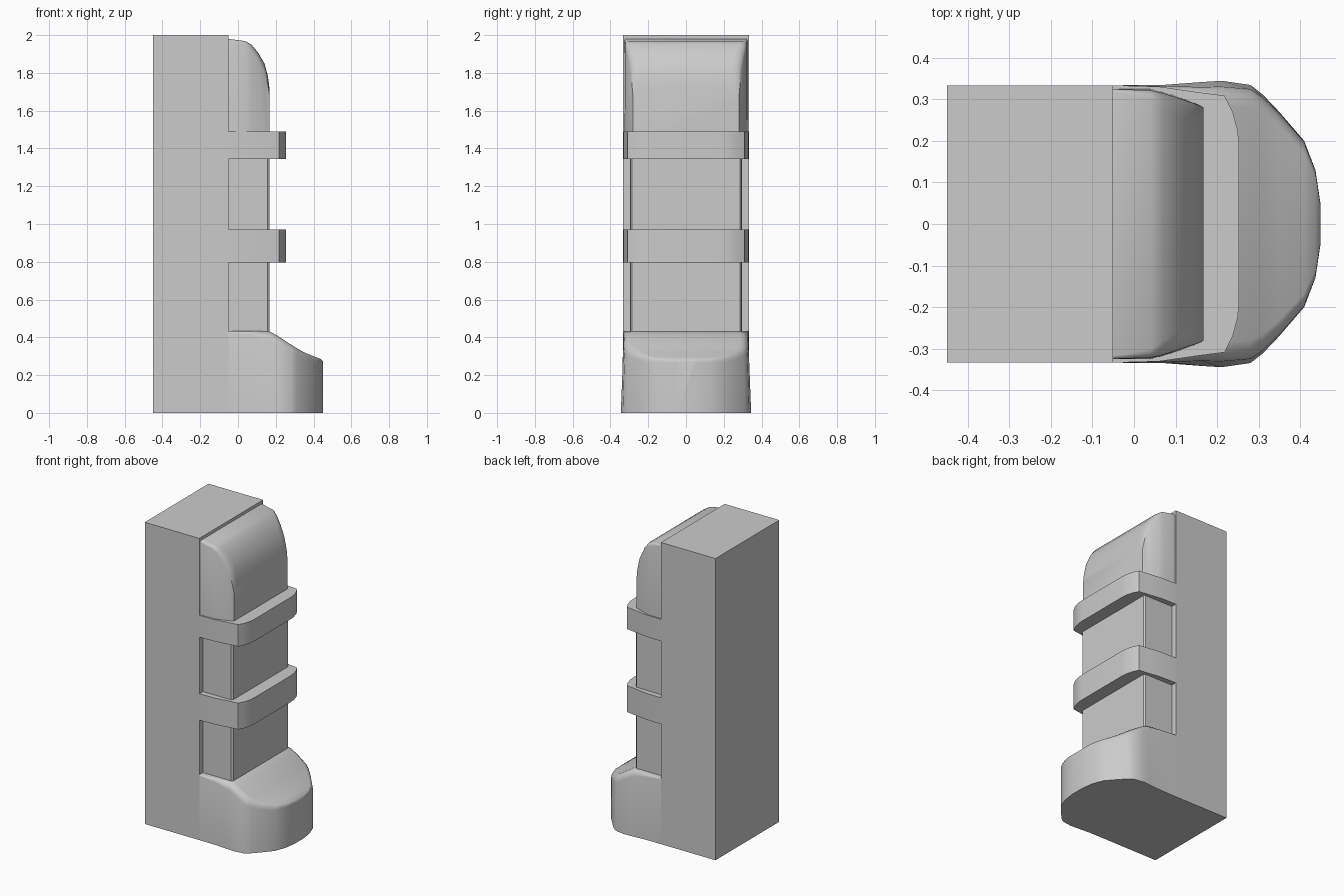
import bpy, bmesh, math

if "Cube" in bpy.data.objects:
    bpy.data.objects.remove(bpy.data.objects["Cube"])


def finish(name, bm, smooth=True):
    bmesh.ops.recalc_face_normals(bm, faces=bm.faces[:])
    me = bpy.data.meshes.new(name)
    bm.to_mesh(me)
    bm.free()
    ob = bpy.data.objects.new(name, me)
    bpy.context.collection.objects.link(ob)
    if smooth:
        bpy.ops.object.select_all(action='DESELECT')
        bpy.context.view_layer.objects.active = ob
        ob.select_set(True)
        bpy.ops.object.shade_smooth_by_angle(angle=math.radians(32))
    return ob


def prism(name, half, z0, z1, smooth=True):
    """Extrude a plan outline, given as its +y half from back to front."""
    bm = bmesh.new()
    pts = half + [(x, -y) for x, y in reversed(half)]
    face = bm.faces.new([bm.verts.new((x, y, z0)) for x, y in pts])
    ext = bmesh.ops.extrude_face_region(bm, geom=[face])
    top = [g for g in ext['geom'] if isinstance(g, bmesh.types.BMVert)]
    bmesh.ops.translate(bm, verts=top, vec=(0, 0, z1 - z0))
    return finish(name, bm, smooth)


def loft(name, stations, z0, segs=3):
    """Loft round-shouldered sections along x: (x, low width, top width, height, radius)."""
    bm = bmesh.new()
    rings = []
    for x, wb, wt, h, r in stations:
        half = [(wb, z0)]
        for i in range(segs + 1):
            a = math.pi / 2 * i / segs
            half.append((wt - r + r * math.cos(a), h - r + r * math.sin(a)))
        pts = half + [(-y, z) for y, z in reversed(half)]
        rings.append([bm.verts.new((x, y, z)) for y, z in pts])
    for a, b in zip(rings, rings[1:]):
        n = len(a)
        for i in range(n):
            j = (i + 1) % n
            bm.faces.new((a[i], a[j], b[j], b[i]))
    bm.faces.new(rings[0])
    bm.faces.new(rings[-1])
    return finish(name, bm)


# Rear block
prism("back_block", [(-0.45, 0.334), (-0.05, 0.334)], 0, 2, False)

# Recessed core behind the bands
prism("front_core", [(-0.05, 0.297), (0.155, 0.295), (0.166, 0.285)], 0.35, 1.48)

# Rounded upper cap
loft("upper_cap", [
    (-0.05, 0.325, 0.325, 1.98, 0.008),
    (0.04, 0.325, 0.322, 1.968, 0.02),
    (0.07, 0.318, 0.315, 1.95, 0.035),
    (0.105, 0.307, 0.304, 1.91, 0.045),
    (0.14, 0.294, 0.292, 1.85, 0.05),
    (0.158, 0.287, 0.286, 1.785, 0.05),
    (0.168, 0.281, 0.28, 1.71, 0.04)], 1.42)

# Two wrapping bands
for name, z0, z1 in (("lower_band", 0.795, 0.97), ("upper_band", 1.345, 1.49)):
    prism(name, [(-0.05, 0.334), (0.06, 0.331), (0.15, 0.318), (0.218, 0.309),
                 (0.238, 0.27), (0.25, 0.225), (0.253, 0.19)], z0, z1)

# Bulging rounded foot
loft("foot", [
    (-0.05, 0.334, 0.334, 0.433, 0.006),
    (0.07, 0.335, 0.332, 0.433, 0.02),
    (0.165, 0.342, 0.33, 0.432, 0.045),
    (0.21, 0.345, 0.331, 0.408, 0.045),
    (0.28, 0.335, 0.325, 0.362, 0.045),
    (0.31, 0.312, 0.305, 0.343, 0.04),
    (0.35, 0.27, 0.266, 0.32, 0.035),
    (0.41, 0.2, 0.198, 0.296, 0.03),
    (0.437, 0.13, 0.13, 0.285, 0.02),
    (0.449, 0.05, 0.05, 0.275, 0.015)], 0)
